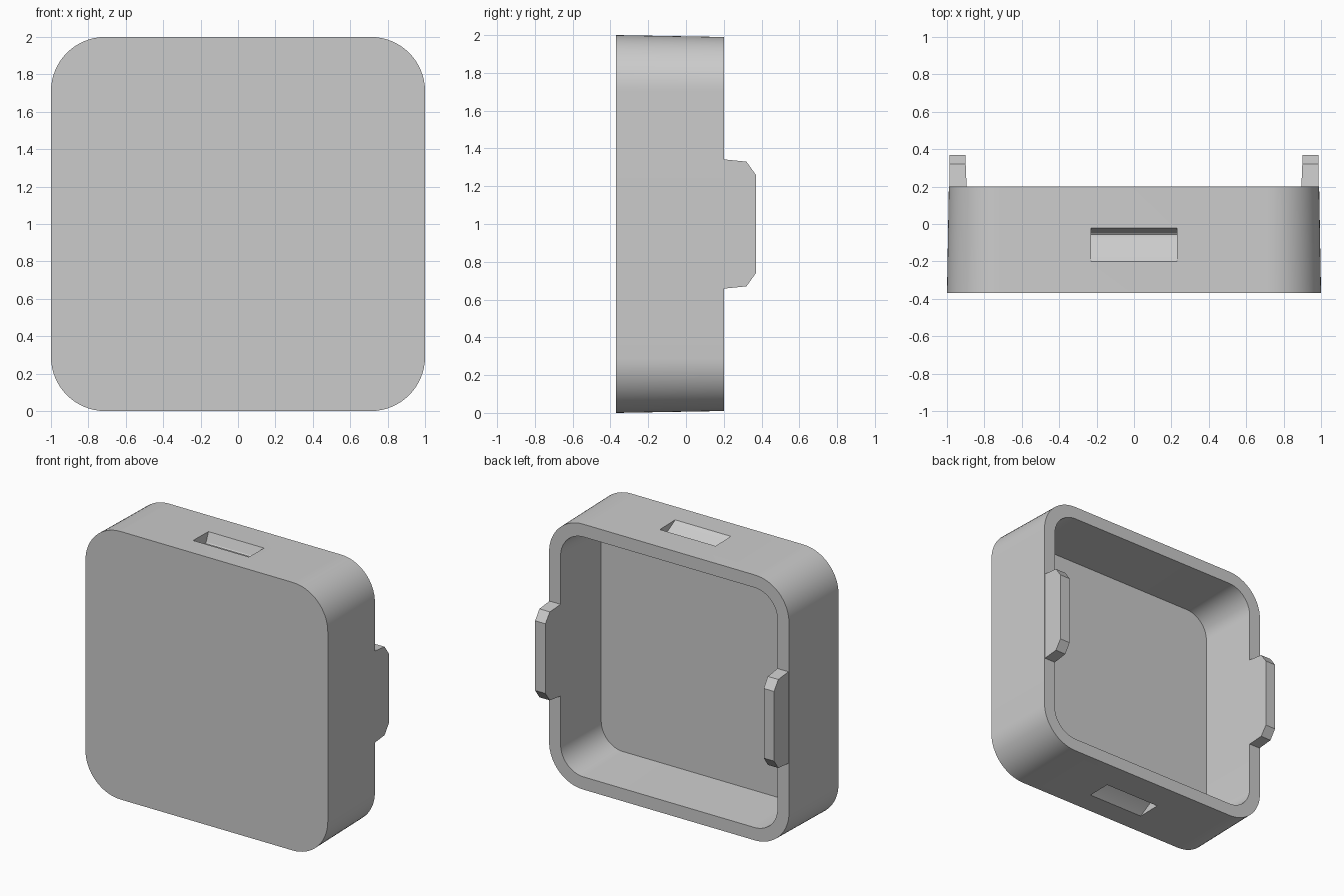
import bpy
import bmesh
from math import cos, sin, pi, radians

cube = bpy.data.objects.get("Cube")
if cube:
    bpy.data.objects.remove(cube, do_unlink=True)

gray = bpy.data.materials.new("light gray plastic")
gray.use_nodes = True
gray.diffuse_color = (0.6, 0.6, 0.6, 1)
gray.node_tree.nodes["Principled BSDF"].inputs["Base Color"].default_value = (0.6, 0.6, 0.6, 1)

MID = 1.0  # height of the model's centre


def loft(name, rings):
    """Bridge a list of equal-length point rings and cap both ends."""
    bm = bmesh.new()
    loops = [[bm.verts.new(p) for p in ring] for ring in rings]
    n = len(loops[0])
    for a, b in zip(loops, loops[1:]):
        for i in range(n):
            j = (i + 1) % n
            bm.faces.new((a[i], a[j], b[j], b[i]))
    bm.faces.new(loops[0][::-1])
    bm.faces.new(loops[-1])
    bmesh.ops.recalc_face_normals(bm, faces=bm.faces)
    mesh = bpy.data.meshes.new(name)
    bm.to_mesh(mesh)
    bm.free()
    mesh.materials.append(gray)
    obj = bpy.data.objects.new(name, mesh)
    bpy.context.collection.objects.link(obj)
    return obj


def rounded_square(y, half, radius, steps=16):
    """Ring of a rounded square in the x-z plane at depth y."""
    points = []
    for corner in range(4):
        mid = pi / 4 + corner * pi / 2
        cx = (half - radius) * (1 if cos(mid) > 0 else -1)
        cz = (half - radius) * (1 if sin(mid) > 0 else -1)
        for k in range(steps + 1):
            a = corner * pi / 2 + k / steps * pi / 2
            points.append((cx + radius * cos(a), y, MID + cz + radius * sin(a)))
    return points


def activate(obj):
    bpy.ops.object.select_all(action='DESELECT')
    obj.select_set(True)
    bpy.context.view_layer.objects.active = obj


# Hollow cover: outside wall, rim, inside wall and floor
cover = loft("cover_shell", [
    rounded_square(-0.37, 1.0, 0.29),
    rounded_square(0.2, 0.99, 0.28),
    rounded_square(0.2, 0.895, 0.19),
    rounded_square(-0.25, 0.875, 0.18),
])

# Wedge-shaped finger recesses in the top and bottom walls
wedge = [(-0.226, 1.02), (-0.2, 0.996), (-0.08, 0.927), (-0.065, 0.92),
         (-0.055, 0.919), (-0.047, 0.925), (-0.02, 0.994), (-0.011, 1.02)]
for name, side in (("top", 1), ("bottom", -1)):
    cutter = loft(name + "_recess_cutter", [
        [(x, y, MID + side * h) for y, h in wedge] for x in (-0.23, 0.23)])
    cutter.hide_render = True
    cut = cover.modifiers.new(name + "_recess", 'BOOLEAN')
    cut.operation = 'DIFFERENCE'
    cut.solver = 'EXACT'
    cut.object = cutter
    activate(cover)
    bpy.ops.object.modifier_apply(modifier=cut.name)
    bpy.data.objects.remove(cutter, do_unlink=True)

activate(cover)
bpy.ops.object.shade_smooth_by_angle(angle=radians(30))

# Chamfered clip tabs standing on the side rims
half_tab = [(0.19, 0.342), (0.2, 0.342), (0.32, 0.33), (0.37, 0.26)]
outline = half_tab + [(y, -h) for y, h in reversed(half_tab)]
for name, side in (("left", 1), ("right", -1)):
    inner = [(side * (0.895 + 0.04 * (y - 0.2)), y, MID + h) for y, h in outline]
    outer = [(side * 0.986, y, MID + h) for y, h in outline]
    loft(name + "_clip_tab", [inner, outer])
